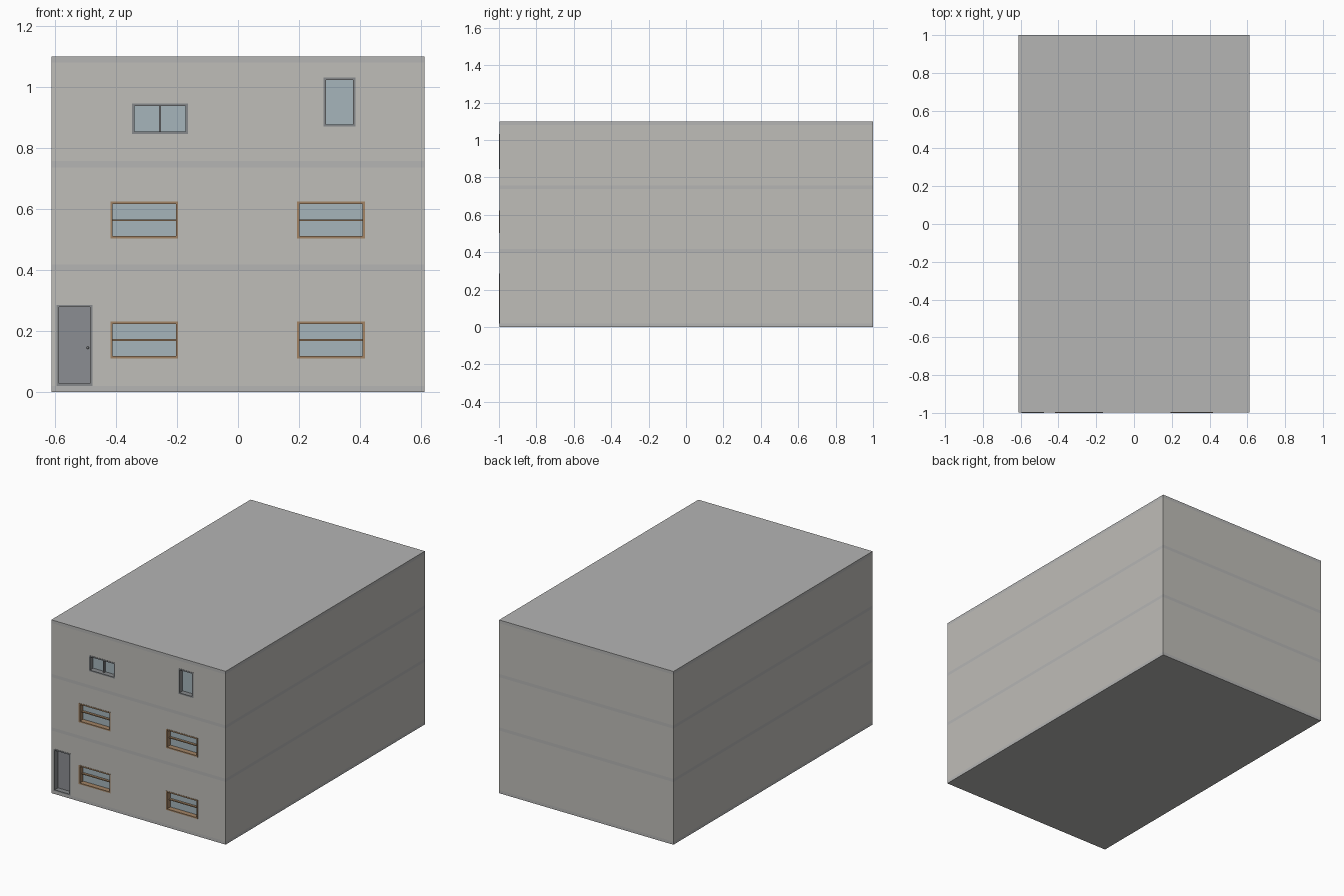
import bpy

if "Cube" in bpy.data.objects:
    bpy.data.objects.remove(bpy.data.objects["Cube"])

HX, YF, YB, T = 0.612, -0.998, 1.0, 0.045   # half width, wall planes, wall thickness


def material(name, rgb):
    m = bpy.data.materials.new(name)
    m.diffuse_color = (*rgb, 1)
    m.use_nodes = True
    m.node_tree.nodes["Principled BSDF"].inputs["Base Color"].default_value = m.diffuse_color
    return m


WALL = material("plaster", (0.52, 0.51, 0.48))
SLAB = material("concrete", (0.46, 0.46, 0.455))
GLASS = material("glass", (0.38, 0.46, 0.50))
WOOD = material("wood", (0.36, 0.23, 0.13))
METAL = material("grey_metal", (0.24, 0.25, 0.26))
DOOR = material("door_paint", (0.26, 0.27, 0.29))


def box(name, x, y, z, mat=None):
    """Box from (min, max) ranges."""
    bpy.ops.mesh.primitive_cube_add(size=1, location=[sum(r) / 2 for r in (x, y, z)])
    ob = bpy.context.object
    ob.name = name
    ob.scale = [r[1] - r[0] for r in (x, y, z)]
    bpy.ops.object.transform_apply(location=False, rotation=False, scale=True)
    if mat:
        ob.data.materials.append(mat)
    return ob


def cut(target, x, z):
    """Cut a rectangular opening through the front wall."""
    cutter = box("cutter", x, (-1.1, -0.9), z)
    cutter.hide_render = True
    mod = target.modifiers.new("opening", 'BOOLEAN')
    mod.operation = 'DIFFERENCE'
    mod.solver = 'EXACT'
    mod.object = cutter
    bpy.context.view_layer.objects.active = target
    bpy.ops.object.modifier_apply(modifier=mod.name)
    bpy.data.objects.remove(cutter, do_unlink=True)


def frame(name, x, z, mat, w=0.008):
    """Four-sided lining that stands slightly proud of the wall."""
    y = (-1.0, YF + T)
    box(name + "_jamb_left", (x[0], x[0] + w), y, z, mat)
    box(name + "_jamb_right", (x[1] - w, x[1]), y, z, mat)
    inner = (x[0] + w, x[1] - w)
    box(name + "_sill", inner, y, (z[0], z[0] + w), mat)
    box(name + "_head", inner, y, (z[1] - w, z[1]), mat)


def window(wall, name, x, z, mat, bar=None):
    cut(wall, x, z)
    frame(name, x, z, mat)
    box(name + "_glass", (x[0] + .004, x[1] - .004), (-0.967, -0.957),
        (z[0] + .004, z[1] - .004), GLASS)
    cx, cz = sum(x) / 2, sum(z) / 2
    if bar == 'H':
        box(name + "_bar", (x[0] + .008, x[1] - .008), (-0.982, -0.965),
            (cz - .003, cz + .003), mat)
    elif bar == 'V':
        box(name + "_bar", (cx - .003, cx + .003), (-0.982, -0.965),
            (z[0] + .008, z[1] - .008), mat)


# Floor slabs and roof, flush with the walls
levels = [(0.0, 0.02), (0.398, 0.418), (0.737, 0.757), (1.08, 1.10)]
for i, z in enumerate(levels):
    box("roof_slab" if i == 3 else f"floor_slab_{i}", (-HX, HX), (YF, YB), z, SLAB)

# Walls of each storey
fronts = []
for i in range(3):
    z = (levels[i][1], levels[i + 1][0])
    fronts.append(box(f"front_wall_{i}", (-HX, HX), (YF, YF + T), z, WALL))
    box(f"back_wall_{i}", (-HX, HX), (YB - T, YB), z, WALL)
    for side, s in (("left", -1), ("right", 1)):
        xs = sorted((s * HX, s * (HX - T)))
        box(f"{side}_wall_{i}", xs, (YF + T, YB - T), z, WALL)

# Wide wooden windows on the two lower storeys
for i, z in enumerate([(0.110, 0.231), (0.503, 0.624)]):
    for side, x in (("left", (-0.419, -0.196)), ("right", (0.194, 0.417))):
        window(fronts[i], f"window_{i}_{side}", x, z, WOOD, 'H')

# Grey windows on the top storey
window(fronts[2], "sliding_window", (-0.348, -0.164), (0.846, 0.946), METAL, 'V')
window(fronts[2], "narrow_window", (0.281, 0.386), (0.870, 1.031), METAL)

# Entrance door
dx, dz = (-0.595, -0.477), (0.02, 0.286)
cut(fronts[0], dx, (0.0, dz[1]))
frame("door_frame", dx, dz, METAL)
box("door_leaf", (dx[0] + .004, dx[1] - .004), (-0.967, -0.955),
    (dz[0] + .004, dz[1] - .004), DOOR)
bpy.ops.mesh.primitive_uv_sphere_add(segments=12, ring_count=8, radius=0.004,
                                     location=(-0.493, -0.971, 0.145))
knob = bpy.context.object
knob.name = "door_knob"
knob.data.materials.append(METAL)
bpy.ops.object.shade_smooth()
